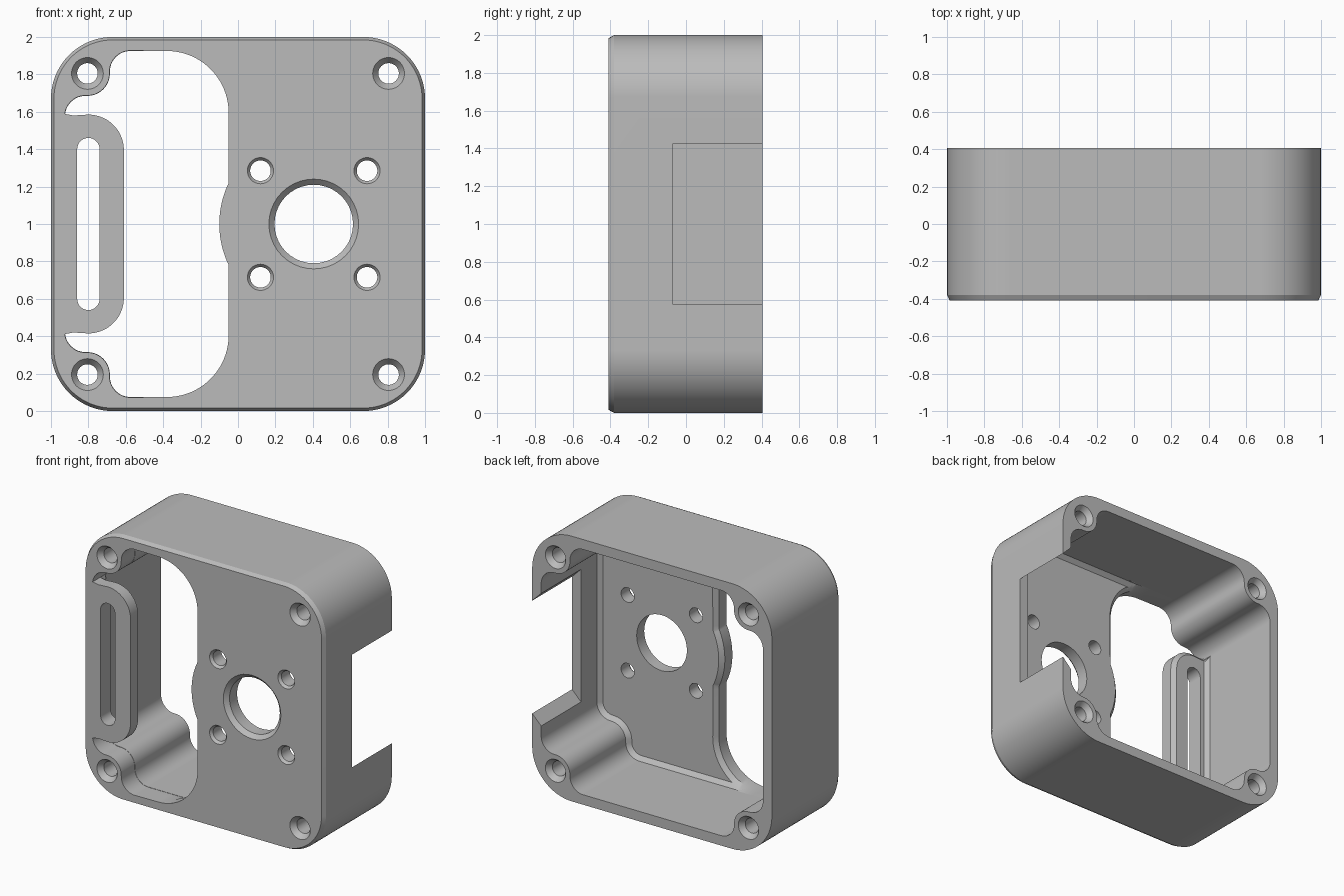
import bpy
import bmesh
from math import radians, sin, cos

if "Cube" in bpy.data.objects:
    bpy.data.objects.remove(bpy.data.objects["Cube"], do_unlink=True)

FRONT, BACK, FLOOR = -0.41, 0.405, -0.29   # depth positions along y
MID = 1.0                                  # height of the centre
WALL, BOSS = 0.925, 0.805                  # inner wall and corner screw offsets
CHAMFER = 0.03


def arc(cx, cz, r, a0, a1, n=14):
    steps = [radians(a0 + (a1 - a0) * i / n) for i in range(n + 1)]
    return [(cx + r * cos(a), cz + r * sin(a)) for a in steps]


def four_way(quadrant):
    """Mirror a top-right path (top to right) into a closed loop."""
    half = quadrant + [(x, -z) for x, z in reversed(quadrant)]
    return half + [(-x, z) for x, z in reversed(half)]


def rounded(size, r):
    return four_way(arc(size - r, size - r, r, 90, 0, 20))


def corner(d=0.0, last=0):
    """Inner corner path sweeping around a screw boss; d pushes it outward."""
    a, b = BOSS - 0.23, BOSS + 0.01
    return (arc(a, b, 0.11 + d, 90, 0)
            + arc(BOSS, BOSS, 0.12 - d, 180, 270)[1:]
            + arc(b, a, 0.11 + d, 90, last)[1:])


def opening(e):
    """Front opening around the slotted tab; e widens it on the plate side."""
    d = 0.002
    bulge = arc(0.405, 0, 0.505 - e, 178, 154.3)
    big = [(x, min(z, WALL + d)) for x, z in arc(-0.38, 0.595, 0.33 + e, 0, 90, 20)]
    boss = [(-x, z) for x, z in corner(d, 7)]
    tab = [(-0.88, 0.58 - e)] + arc(-0.8, 0.395, 0.19 - e, 90, 0)
    half = bulge + [(-0.05 + 0.9 * e, 0.24)] + big + boss + tab
    return half + [(x, -z) for x, z in reversed(half)]


def loft(name, layers):
    """Solid through loops of equal length, each at its own y."""
    bm = bmesh.new()
    rings = [[bm.verts.new((x, y, z + MID)) for x, z in pts] for y, pts in layers]
    n = len(rings[0])
    for lo, hi in zip(rings, rings[1:]):
        for i in range(n):
            j = (i + 1) % n
            bm.faces.new((lo[i], lo[j], hi[j], hi[i]))
    bm.faces.new(rings[0])
    bm.faces.new(rings[-1][::-1])
    bmesh.ops.recalc_face_normals(bm, faces=bm.faces[:])
    mesh = bpy.data.meshes.new(name)
    bm.to_mesh(mesh)
    bm.free()
    obj = bpy.data.objects.new(name, mesh)
    bpy.context.collection.objects.link(obj)
    return obj


def cut(target, cutter):
    cutter.hide_render = True
    bpy.ops.object.select_all(action='DESELECT')
    bpy.context.view_layer.objects.active = target
    target.select_set(True)
    mod = target.modifiers.new("cut", 'BOOLEAN')
    mod.operation = 'DIFFERENCE'
    mod.solver = 'EXACT'
    mod.object = cutter
    bpy.ops.object.modifier_apply(modifier=mod.name)
    bpy.data.objects.remove(cutter, do_unlink=True)


def hole(target, x, z, r, rim, depth, both_ends=False):
    """Round through hole with a countersunk front, and back if asked."""
    def ring(radius):
        return arc(x, z, radius, 0, 360, 40)[:-1]
    layers = [(FRONT - 0.05, ring(rim)), (FRONT, ring(rim)), (FRONT + depth, ring(r))]
    if both_ends:
        layers += [(BACK - depth, ring(r)), (BACK, ring(rim)), (BACK + 0.05, ring(rim))]
    else:
        layers.append((FLOOR + 0.05, ring(r)))
    cut(target, loft("hole_cutter", layers))


# Outer body with a small bevel at the front
housing = loft("housing", [(FRONT, rounded(0.984, 0.314)),
                           (FRONT + 0.03, rounded(1, 0.33)),
                           (BACK, rounded(1, 0.33))])

# Cavity, open at the back, with a chamfered floor edge
cut(housing, loft("cavity_cutter", [(FLOOR, four_way(corner(-CHAMFER))),
                                    (FLOOR + CHAMFER, four_way(corner())),
                                    (BACK + 0.1, four_way(corner()))]))

# Front opening with chamfered inner edges
cut(housing, loft("opening_cutter", [(FRONT - 0.1, opening(0)),
                                     (FLOOR - CHAMFER, opening(0)),
                                     (FLOOR + 0.04, opening(CHAMFER + 0.04))]))

# Slot in the tab
slot = arc(-0.8, 0.4, 0.06, 0, 180)
slot += [(-1.6 - x, -z) for x, z in slot]
cut(housing, loft("slot_cutter", [(FRONT - 0.1, slot), (FLOOR + 0.05, slot)]))

# Side notch, flared towards the inside
notch = [(0.88, 0.545), (1.1, 0.325), (1.1, -0.325), (0.88, -0.545)]
cut(housing, loft("notch_cutter", [(-0.07, notch), (BACK + 0.1, notch)]))

# Corner screw holes, motor mount holes and the main bore
for sx in (-1, 1):
    for sz in (-1, 1):
        hole(housing, sx * BOSS, sz * BOSS, 0.055, 0.085, 0.04, True)
        hole(housing, 0.405 + sx * 0.285, sz * 0.285, 0.055, 0.07, 0.02)
hole(housing, 0.405, 0, 0.21, 0.24, 0.03)

# Material and shading
grey = bpy.data.materials.new("plain_grey")
grey.use_nodes = True
colour = (0.5, 0.5, 0.5, 1)
grey.diffuse_color = colour
grey.node_tree.nodes["Principled BSDF"].inputs["Base Color"].default_value = colour
housing.data.materials.clear()
housing.data.materials.append(grey)
for poly in housing.data.polygons:
    poly.material_index = 0

bpy.ops.object.select_all(action='DESELECT')
housing.select_set(True)
bpy.context.view_layer.objects.active = housing
bpy.ops.object.shade_smooth_by_angle(angle=radians(25))
weighted = housing.modifiers.new("weighted_normals", 'WEIGHTED_NORMAL')
weighted.keep_sharp = True
